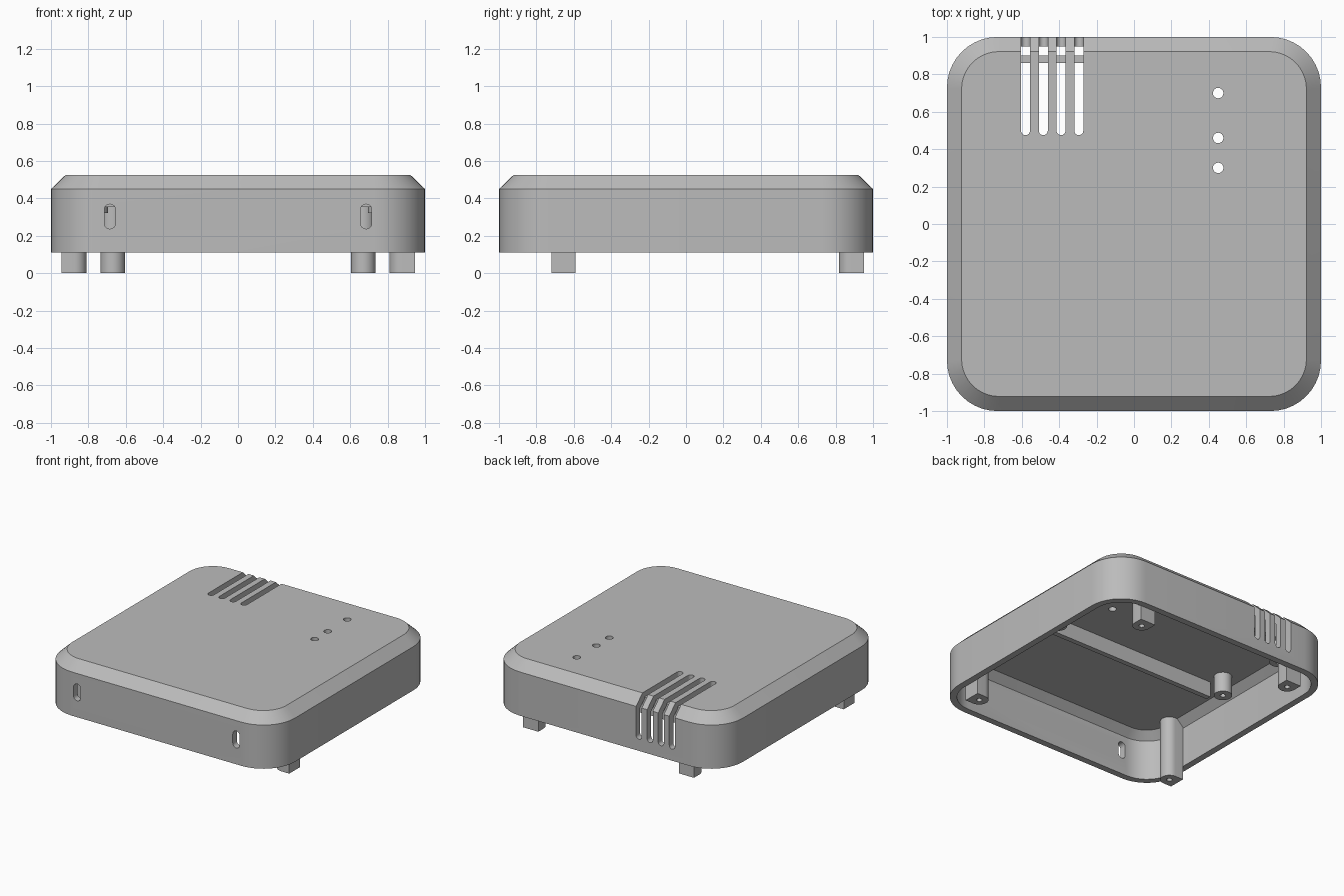
import bpy, bmesh, math
from mathutils import Matrix, Vector

if "Cube" in bpy.data.objects:
    bpy.data.objects.remove(bpy.data.objects["Cube"], do_unlink=True)

grey = bpy.data.materials.new("light grey plastic")
grey.use_nodes = True
COLOUR = (0.5, 0.5, 0.5, 1)
grey.diffuse_color = COLOUR
grey.node_tree.nodes["Principled BSDF"].inputs["Base Color"].default_value = COLOUR

CEILING = 0.475
WALL = 0.05
EMBED = CEILING + 0.01


def loft(name, rings):
    """Skin a stack of equal-length rings and cap both ends."""
    bm = bmesh.new()
    loops = [[bm.verts.new(p) for p in ring] for ring in rings]
    for a, b in zip(loops, loops[1:]):
        for i in range(len(a)):
            j = (i + 1) % len(a)
            bm.faces.new((a[i], a[j], b[j], b[i]))
    bm.faces.new(loops[0])
    bm.faces.new(loops[-1])
    bmesh.ops.recalc_face_normals(bm, faces=bm.faces)
    mesh = bpy.data.meshes.new(name)
    bm.to_mesh(mesh)
    bm.free()
    mesh.materials.append(grey)
    obj = bpy.data.objects.new(name, mesh)
    bpy.context.collection.objects.link(obj)
    return obj


def rounded(w, h, r, seg=10):
    """Rounded rectangle outline with half sizes w, h."""
    pts = []
    for k, (sx, sy) in enumerate(((1, 1), (-1, 1), (-1, -1), (1, -1))):
        for i in range(seg + 1):
            a = math.pi / 2 * (k + i / seg)
            p = (sx * (w - r) + r * math.cos(a), sy * (h - r) + r * math.sin(a))
            if not pts or math.dist(p, pts[-1]) > 1e-5:
                pts.append(p)
    if math.dist(pts[0], pts[-1]) < 1e-5:
        pts.pop()
    return pts


def prism(name, outline, low, high, matrix=Matrix()):
    return loft(name, [[matrix @ Vector((x, y, z)) for x, y in outline]
                       for z in (low, high)])


def box(name, x0, x1, y0, y1, z0, z1):
    return prism(name, [(x0, y0), (x1, y0), (x1, y1), (x0, y1)], z0, z1)


def cut(target, cutter):
    cutter.hide_render = True
    mod = target.modifiers.new("cut", "BOOLEAN")
    mod.operation = "DIFFERENCE"
    mod.solver = "EXACT"
    mod.object = cutter
    activate(target)
    bpy.ops.object.modifier_apply(modifier=mod.name)
    bpy.data.objects.remove(cutter, do_unlink=True)


def activate(obj):
    bpy.ops.object.select_all(action="DESELECT")
    obj.select_set(True)
    bpy.context.view_layer.objects.active = obj


def ring(half, r, z):
    return [(x, y, z) for x, y in rounded(half, half, r)]


def circle(r):
    return rounded(r, r, r, 6)


def at(x, y, z=0):
    return Matrix.Translation((x, y, z))


def upright(x, z):
    """Stand an outline up so that it faces along y."""
    return at(x, 0, z) @ Matrix.Rotation(math.pi / 2, 4, "X")


# Hollow shell, open below, chamfered inside and out
shell = loft("case_shell", [
    ring(0.922, 0.2, 0.525), ring(1, 0.27, 0.45), ring(1, 0.27, 0.11),
    ring(1 - WALL, 0.22, 0.11), ring(1 - WALL, 0.22, 0.42),
    ring(0.892, 0.17, CEILING)])

# Vent slots running over the top and down the back
for i in range(4):
    x = -0.58 + i * 0.095
    cut(shell, prism("vent_top_cutter", rounded(0.024, 0.35, 0.024, 6),
                     0.4, 0.7, at(x, 0.825)))
    cut(shell, prism("vent_back_cutter", rounded(0.024, 0.2, 0.024, 6),
                     -1.2, -0.87, upright(x, 0.4)))

# Indicator holes in the top
for y in (0.3, 0.46, 0.7):
    cut(shell, prism("indicator_cutter", circle(0.028), 0.4, 0.7, at(0.45, y)))

# Oval slots in the front wall
for side in (-1, 1):
    cut(shell, prism("front_slot_cutter", rounded(0.03, 0.066, 0.03, 6),
                     0.9, 1.1, upright(side * 0.685, 0.303)))

# Ribs under the ceiling
box("middle_rib", -0.74, 0.74, -0.085, -0.045, 0.355, EMBED)
box("rear_rib", -0.62, 0.62, 0.86, 0.9, 0.355, EMBED)

# Screw posts: round towards the middle, square against the wall
R = 0.065
d_shape = [(R * math.cos(a), R * math.sin(a))
           for a in (math.pi / 2 + math.pi * i / 16 for i in range(17))]
d_shape += [(0.07, -R), (0.07, R)]
for side, label in ((-1, "right"), (1, "left")):
    wall_turn = 0 if side > 0 else math.pi
    for part, x, y, turn in (("front", 0.875, -0.655, wall_turn),
                             ("rear", 0.67, 0.882, math.pi / 2)):
        place = at(side * x, y)
        post = prism(f"{part}_{label}_screw_post", d_shape, 0, EMBED,
                     place @ Matrix.Rotation(turn, 4, "Z"))
        cut(post, prism("bore_cutter", circle(0.02), -0.1, 0.3, place))
    # Short round posts for the board
    for part, y in (("middle", 0.07), ("back", 0.68)):
        place = at(side * 0.76, y)
        post = prism(f"{part}_{label}_board_post", circle(R), 0.322, EMBED, place)
        cut(post, prism("bore_cutter", circle(0.02), 0.2, 0.44, place))

# Smooth the curves, keep the edges crisp
for obj in bpy.context.collection.objects:
    if obj.type == "MESH" and grey.name in obj.data.materials:
        activate(obj)
        bpy.ops.object.shade_smooth_by_angle(angle=math.radians(30))
